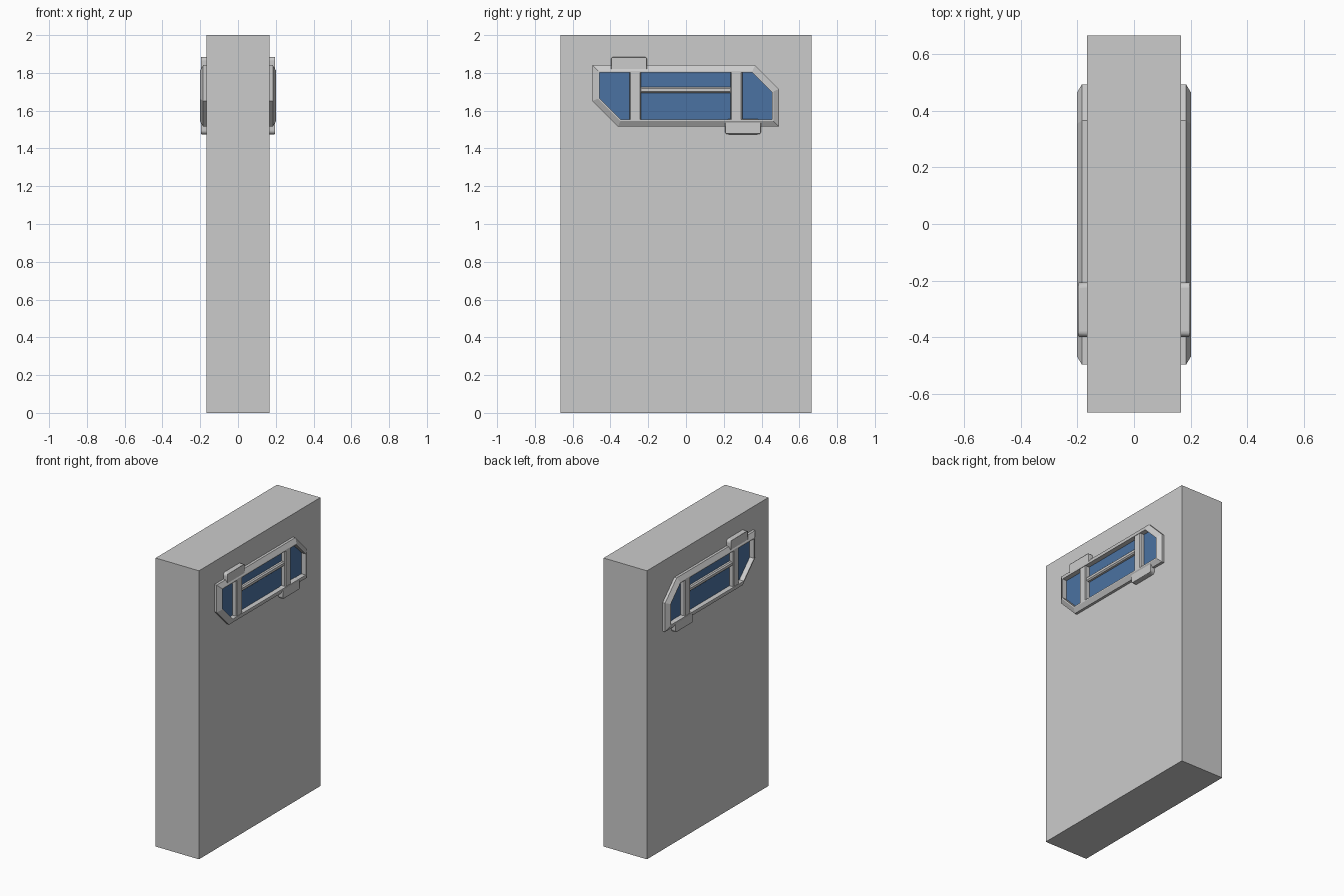
import bpy, bmesh
from mathutils import Vector

if "Cube" in bpy.data.objects:
    bpy.data.objects.remove(bpy.data.objects["Cube"])


def material(name, colour):
    m = bpy.data.materials.new(name)
    m.use_nodes = True
    m.diffuse_color = (*colour, 1)
    m.node_tree.nodes["Principled BSDF"].inputs["Base Color"].default_value = (*colour, 1)
    return m


GREY = material("plain grey", (0.6, 0.6, 0.6))
BLUE = material("glass blue", (0.07, 0.17, 0.36))
WALL = 0.166  # half thickness of the wall


def add_object(name, bm, mat, mirror=True, bevel=0, segments=1):
    bmesh.ops.recalc_face_normals(bm, faces=bm.faces)
    mesh = bpy.data.meshes.new(name)
    bm.to_mesh(mesh)
    bm.free()
    mesh.materials.append(mat)
    ob = bpy.data.objects.new(name, mesh)
    bpy.context.collection.objects.link(ob)
    if bevel:
        b = ob.modifiers.new("Bevel", 'BEVEL')
        b.width, b.segments = bevel, segments
    if mirror:
        ob.modifiers.new("Mirror", 'MIRROR')
    return ob


def box(name, x, y, z, mat, **options):
    bm = bmesh.new()
    bmesh.ops.create_cube(bm, size=1)
    for v in bm.verts:
        for i, (low, high) in enumerate((x, y, z)):
            v.co[i] = high if v.co[i] > 0 else low
    return add_object(name, bm, mat, **options)


def inset(points, distance):
    """Move every side of a counter-clockwise outline inward."""
    result = []
    for i, p in enumerate(points):
        a = (p - points[i - 1]).normalized()
        b = (points[(i + 1) % len(points)] - p).normalized()
        na, nb = Vector((-a.y, a.x)), Vector((-b.y, b.x))
        result.append(p + (na + nb) * distance / (1 + na.dot(nb)))
    return result


# Wall slab
box("wall", (-WALL, WALL), (-0.665, 0.665), (0, 2), GREY, mirror=False)

# Window outline with two opposite cut corners, in y and z
outline = [Vector(p) for p in ((-0.36, 1.515), (0.492, 1.515), (0.492, 1.714),
                               (0.365, 1.841), (-0.496, 1.841), (-0.496, 1.651))]

# Chamfered frame: (inset, x) section swept around the outline
section = ((0, 0.16), (0, 0.184), (0.03, 0.202), (0.038, 0.202), (0.038, 0.16))
bm = bmesh.new()
rings = [[bm.verts.new((x, *p)) for p in inset(outline, d)] for d, x in section]
for k, ring in enumerate(rings):
    after = rings[(k + 1) % len(rings)]
    for i in range(len(ring)):
        j = (i + 1) % len(ring)
        bm.faces.new((ring[i], ring[j], after[j], after[i]))
add_object("window_frame", bm, GREY)

# Glass just proud of the wall
bm = bmesh.new()
pane = bm.faces.new([bm.verts.new((WALL + 0.002, *p)) for p in inset(outline, 0.036)])
add_object("window_glass", bm, BLUE)

# Window bars
for name, y in (("front_upright", -0.268), ("back_upright", 0.267)):
    box(name, (0.16, 0.199), (y - 0.031, y + 0.031), (1.545, 1.812), GREY, bevel=0.006)
box("cross_bar", (0.16, 0.19), (-0.25, 0.25), (1.693, 1.725), GREY, bevel=0.008)

# Rounded tabs above and below the frame
for name, y, z in (("upper_tab", -0.302, 1.845), ("lower_tab", 0.302, 1.515)):
    tab = box(name, (0.15, 0.197), (y - 0.096, y + 0.096), (z - 0.04, z + 0.04),
              GREY, bevel=0.02, segments=4)
    # Round only the corners that run through the wall, then soften the rim
    tab.modifiers["Bevel"].limit_method = 'WEIGHT'
    weights = tab.data.attributes.new("bevel_weight_edge", 'FLOAT', 'EDGE')
    for e in tab.data.edges:
        a, b = (tab.data.vertices[i].co for i in e.vertices)
        weights.data[e.index].value = 1.0 if abs(a.x - b.x) > 0.01 else 0.2
    bpy.context.view_layer.objects.active = tab
    tab.select_set(True)
    bpy.ops.object.shade_smooth_by_angle()
    tab.select_set(False)
